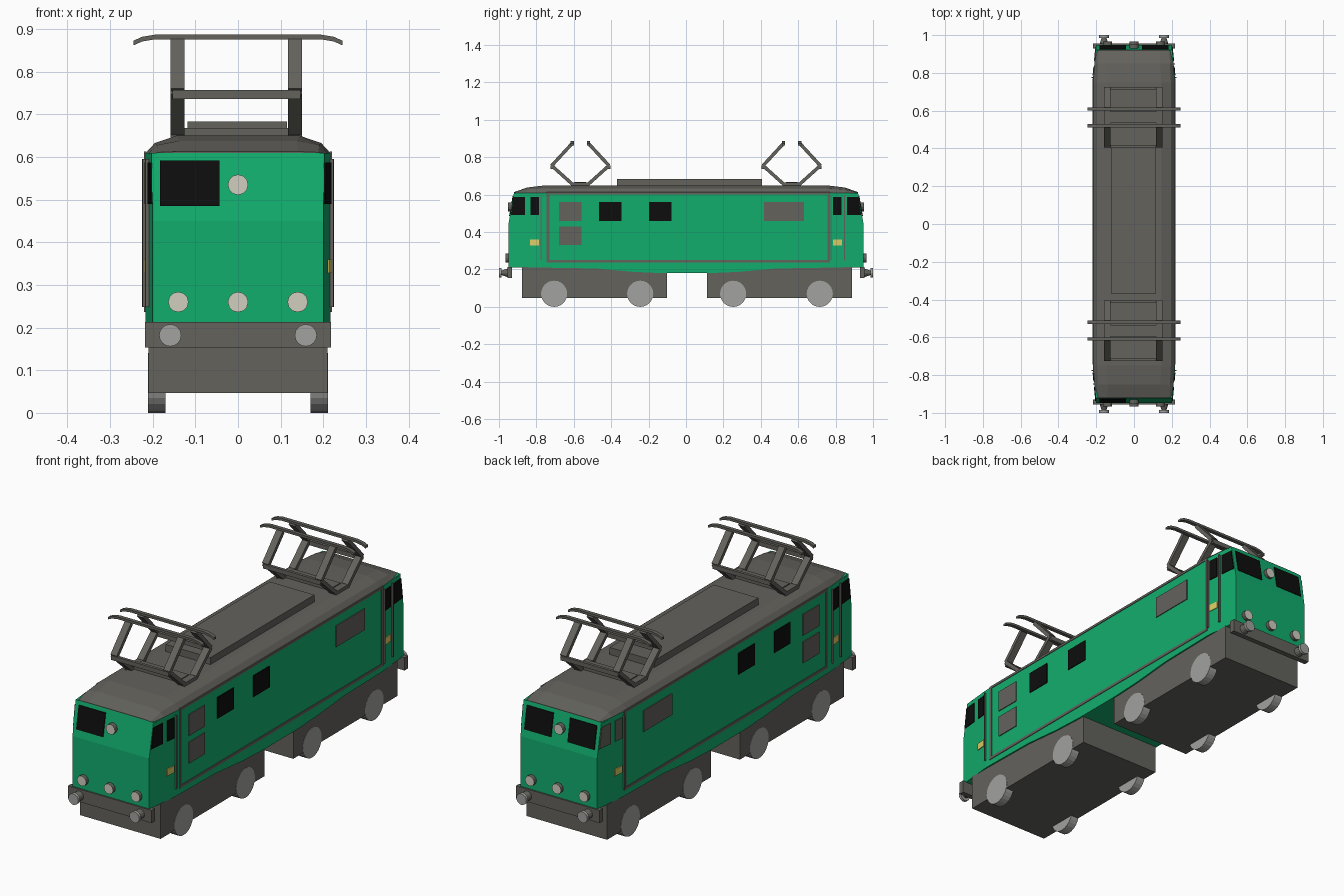
import bpy, bmesh, math
from mathutils import Vector, Matrix

if "Cube" in bpy.data.objects:
    bpy.data.objects.remove(bpy.data.objects["Cube"])


def mat(name, r, g, b):
    m = bpy.data.materials.new(name)
    m.diffuse_color = (r, g, b, 1)
    m.use_nodes = True
    m.node_tree.nodes["Principled BSDF"].inputs["Base Color"].default_value = m.diffuse_color
    return m


GREEN = mat("green_paint", 0.006, 0.42, 0.155)
GREY = mat("dark_grey", 0.125, 0.122, 0.108)
BLACK = mat("window_black", 0.004, 0.004, 0.004)
STEEL = mat("light_steel", 0.36, 0.36, 0.35)
CREAM = mat("lamp_cream", 0.64, 0.61, 0.52)
YELLOW = mat("sign_yellow", 0.72, 0.62, 0.13)


def finish(bm, name, *mats):
    bmesh.ops.recalc_face_normals(bm, faces=bm.faces)
    me = bpy.data.meshes.new(name)
    bm.to_mesh(me)
    bm.free()
    for m in mats:
        me.materials.append(m)
    ob = bpy.data.objects.new(name, me)
    bpy.context.collection.objects.link(ob)
    return ob


def loft(name, rings, m):
    # joins rings of points; ends are closed with strips between opposite points
    bm = bmesh.new()
    vs = [[bm.verts.new(p) for p in r] for r in rings]
    n = len(rings[0])
    for a, b in zip(vs, vs[1:]):
        for i in range(n):
            j = (i + 1) % n
            bm.faces.new((a[i], a[j], b[j], b[i]))
    for r in (vs[0], vs[-1]):
        for i in range(n // 2 - 1):
            bm.faces.new((r[i], r[i + 1], r[n - 2 - i], r[n - 1 - i]))
    return finish(bm, name, m)


def prism(name, pts, off, m):
    off = Vector(off)
    return loft(name, [[Vector(p) for p in pts], [Vector(p) + off for p in pts]], m)


def box(name, x0, x1, y0, y1, z0, z1, m):
    return prism(name, [(x0, y0, z0), (x1, y0, z0), (x1, y1, z0), (x0, y1, z0)],
                 (0, 0, z1 - z0), m)


def turned(name, p, axis, r1, r2, depth, n, side, cap):
    # cylinder or cone starting at p along axis, end faces in a second material
    bm = bmesh.new()
    axis = Vector(axis)
    rot = Vector((0, 0, 1)).rotation_difference(axis).to_matrix().to_4x4()
    bmesh.ops.create_cone(bm, cap_ends=True, segments=n, radius1=r1, radius2=r2, depth=depth,
                          matrix=Matrix.Translation(Vector(p) + axis * depth / 2) @ rot)
    bm.normal_update()
    for f in bm.faces:
        f.material_index = 1 if abs(f.normal.dot(axis)) > 0.9 else 0
    return finish(bm, name, side, cap)


def side_x(y):
    # half width of the body: straight, then tapering along the cabs
    return 0.217 - max(0, abs(y) - 0.77) * 0.0955


def end_y(z):
    # end face: upright, then leaning back above the waist
    return 0.948 - max(0, z - 0.45) * 0.175


def mirror_ring(half):
    return half + [(-x, y, z) for x, y, z in reversed(half)]


def side_plate(name, s, pts, m, t=0.004):
    prism(name, [(s * (side_x(y) - 0.002), y, z) for y, z in pts], (s * (t + 0.002), 0, 0), m)


def rect(y0, y1, z0, z1):
    return [(y0, z0), (y1, z0), (y1, z1), (y0, z1)]


# Body shell with a shallow belly
rings = []
for y, zb in [(-0.948, .21), (-0.77, .21), (-0.48, .205), (-0.28, .187), (-0.12, .18),
              (0.12, .18), (0.28, .187), (0.48, .205), (0.77, .21), (0.948, .21)]:
    yt = math.copysign(end_y(0.61), y) if abs(y) > 0.9 else y
    rings.append(mirror_ring([(side_x(y), y, zb), (side_x(y), y, 0.45), (side_x(yt), yt, 0.61)]))
loft("body", rings, GREEN)

# Roof with sloping ends
roof = [(0.92, [(.203, .605), (.188, .611), (.14, .613)]),
        (0.85, [(.2094, .609), (.19, .628), (.138, .638)]),
        (0.75, [(.217, .609), (.195, .633), (.145, .65)])]
rings = [mirror_ring([(x, -y, z) for x, z in h]) for y, h in roof]
rings += [mirror_ring([(x, y, z) for x, z in h]) for y, h in reversed(roof)]
loft("roof", rings, GREY)
box("roof_hatch", -0.118, 0.115, -0.37, 0.405, 0.645, 0.683, GREY)

# Side details
for s in (1, -1):
    for y0, y1, z0, z1 in [(-.745, -.731, .237, .613), (.757, .771, .237, .613),
                           (-.745, .771, .237, .25), (-.745, .771, .602, .613)]:
        side_plate("side_trim", s, rect(y0, y1, z0, z1), GREY, 0.003)
    for y0, y1, z0, z1 in [(-.68, -.56, .46, .56), (-.68, -.56, .33, .43), (.417, .63, .46, .56)]:
        side_plate("side_grille", s, rect(y0, y1, z0, z1), GREY)
    for y0 in (-0.465, -0.198):
        side_plate("side_window", s, rect(y0, y0 + .12, .46, .56), BLACK)
    for e in (1, -1):
        glass = GREY if (s == -1 and e == 1) else BLACK
        side_plate("cab_window", s, [(e * y, z) for y, z in
                   [(.862, .49), (.937, .49), (.922, .587), (.862, .587)]], glass)
        side_plate("door_window", s, rect(e * .786, e * .832, .49, .587), glass)
        side_plate("door_sign", s, rect(e * .786, e * .834, .328, .36), YELLOW)
        rails = [0.776, 0.848] if s == e else [0.776]
        for y in rails:
            side_plate("door_handrail", s, rect(e * y - .003, e * y + .003, .248, .595), GREY, .008)

# Cab ends: windscreens, lamps, beam, buffers
for e in (-1, 1):
    for s in ((-1,) if e == -1 else (-1, 1)):
        pts = [(s * x, e * (end_y(z) - 0.002), z) for x, z in
               [(.043, .485), (.183, .485), (.183, .592), (.043, .592)]]
        prism("windscreen", pts, (0, e * 0.006, 0), BLACK)
    for x, z in [(0, .535), (-.14, .26), (0, .26), (.14, .26)]:
        turned("lamp", (x, e * (end_y(z) - .006), z), (0, e, 0), .024, .024, .024, 12, GREY, CREAM)
    box("buffer_beam", -0.218, 0.218, e * 0.93, e * 0.955, 0.153, 0.213, GREY)
    for x in (-0.159, 0.159):
        turned("buffer_shank", (x, e * 0.95, .182), (0, e, 0), .024, .011, .04, 12, GREY, GREY)
        turned("buffer_head", (x, e * 0.986, .182), (0, e, 0), .026, .026, .014, 16, STEEL, STEEL)

# Bogies and wheels
for y0, y1, axles in [(-.877, -.102, (-.705, -.245)), (.112, .888, (.252, .715))]:
    box("bogie", -0.21, 0.21, y0, y1, 0.047, 0.212, GREY)
    for y in axles:
        for s in (-1, 1):
            turned("wheel", (s * 0.17, y, 0.07), (s, 0, 0), .07, .07, .041, 24, STEEL, STEEL)


def strut(name, x, w, a, b, t=0.009):
    # flat bar in a y-z plane, w wide along x
    a, b = Vector((0, *a)), Vector((0, *b))
    d = (b - a).normalized()
    n = Vector((0, -d.z, d.y)) * t
    o = Vector((x - w / 2, 0, 0))
    prism(name, [o + a - n, o + b - n, o + b + n, o + a + n], (w, 0, 0), GREY)


# Pantographs
for c in (-0.565, 0.565):
    box("pantograph_base", -0.125, 0.118, c - 0.03, c + 0.03, 0.645, 0.668, GREY)
    for s in (-1, 1):
        knee = (c + s * 0.153, 0.755)
        for x in (-0.142, 0.134):
            strut("pantograph_lower_arm", x, 0.033, (c + s * 0.045, 0.658), knee)
            strut("pantograph_upper_arm", x, 0.033, knee, (c + s * 0.045, 0.872))
        strut("pantograph_cross_bar", -0.004, 0.30, (knee[0], .736), (knee[0], .757), .007)
        y = c + s * 0.044
        ring = []
        for x, z in [(-.245, .868), (-.225, .877), (-.195, .882), (.195, .882),
                     (.225, .877), (.245, .868)]:
            ring.append([(x, y - .009, z - .006), (x, y + .009, z - .006),
                         (x, y + .009, z + .005), (x, y - .009, z + .005)])
        loft("contact_strip", ring, GREY)
    for x in (-0.142, 0.134):
        box("pantograph_foot", x - .0165, x + .0165, c - .05, c + .05, .64, .664, GREY)
